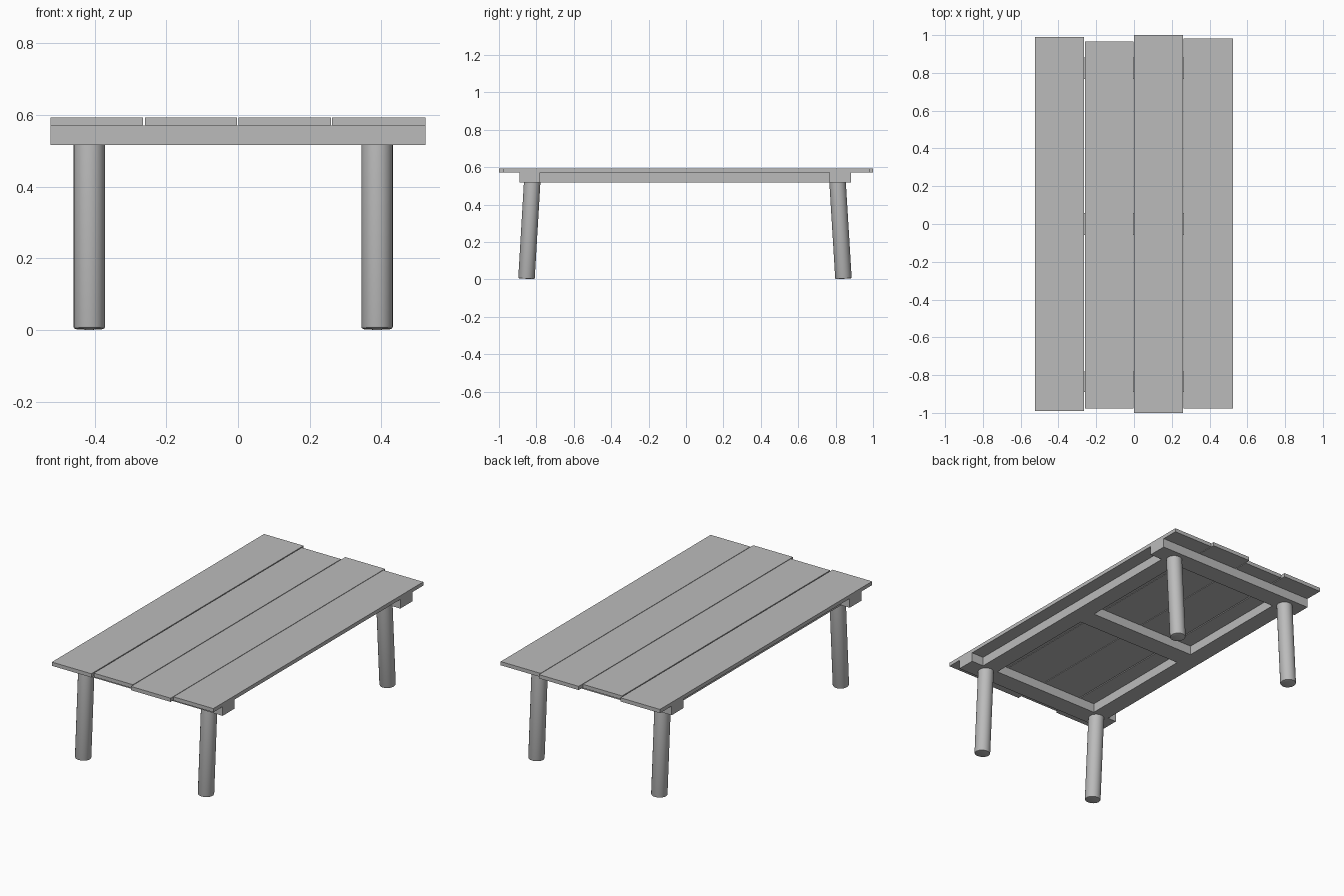
import bpy
import bmesh
from mathutils import Vector

cube = bpy.data.objects.get("Cube")
if cube:
    bpy.data.objects.remove(cube, do_unlink=True)

GREY = (0.5, 0.5, 0.5, 1.0)
grey = bpy.data.materials.new("plain grey")
grey.use_nodes = True
grey.diffuse_color = GREY
grey.node_tree.nodes["Principled BSDF"].inputs["Base Color"].default_value = GREY

TOP, DECK, UNDER = 0.593, 0.571, 0.517


def add_object(name, bm):
    mesh = bpy.data.meshes.new(name)
    bm.to_mesh(mesh)
    bm.free()
    mesh.materials.append(grey)
    obj = bpy.data.objects.new(name, mesh)
    bpy.context.collection.objects.link(obj)
    return obj


def box(name, x, y, z):
    """Box spanning the (low, high) pairs x, y and z."""
    bm = bmesh.new()
    bmesh.ops.create_cube(bm, size=1)
    for v in bm.verts:
        for i, (low, high) in enumerate((x, y, z)):
            v.co[i] = low if v.co[i] < 0 else high
    return add_object(name, bm)


def leg(name, foot, head, radius=0.044):
    """Leaning round leg with a softened foot rim."""
    foot, head = Vector(foot), Vector(head)
    axis = head - foot
    bm = bmesh.new()
    bmesh.ops.create_cone(bm, cap_ends=True, segments=24, radius1=radius,
                          radius2=radius, depth=axis.length)
    rim = [e for e in bm.edges if all(v.co.z < 0 for v in e.verts)]
    bmesh.ops.bevel(bm, geom=rim, offset=0.006, segments=2, profile=0.5,
                    affect='EDGES')
    turn = axis.to_track_quat('Z', 'Y')
    for v in bm.verts:
        v.co = turn @ v.co + (foot + head) / 2
    obj = add_object(name, bm)
    bpy.ops.object.select_all(action='DESELECT')
    obj.select_set(True)
    bpy.context.view_layer.objects.active = obj
    bpy.ops.object.shade_smooth_by_angle(angle=0.6)


# Table top: four planks of uneven length
planks = [("right_outer", -0.523, -0.265, -0.99, 0.99),
          ("right_inner", -0.259, -0.003, -0.976, 0.966),
          ("left_inner", 0.001, 0.260, -1.0, 1.0),
          ("left_outer", 0.263, 0.523, -0.977, 0.982)]
for name, x0, x1, y0, y1 in planks:
    box("plank_" + name, (x0, x1), (y0, y1), (DECK, TOP))

# Underframe: end beams, long rails and a middle beam
z = (UNDER, DECK)
front, back = (-0.89, -0.781), (0.768, 0.881)
right, left = (-0.467, -0.363), (0.339, 0.443)
for name, y in (("front", front), ("back", back)):
    box(name + "_beam", (-0.523, 0.523), y, z)
for name, x in (("right", right), ("left", left)):
    box(name + "_rail", x, (front[1], back[0]), z)
box("middle_beam", (right[1], left[0]), (-0.058, 0.058), z)

# Legs splayed towards the ends
for side, x in (("right", -0.415), ("left", 0.388)):
    for end, y_foot, y_head in (("front", -0.853, -0.822), ("back", 0.842, 0.810)):
        leg(f"{end}_{side}_leg", (x, y_foot, 0.003), (x, y_head, UNDER + 0.01))
